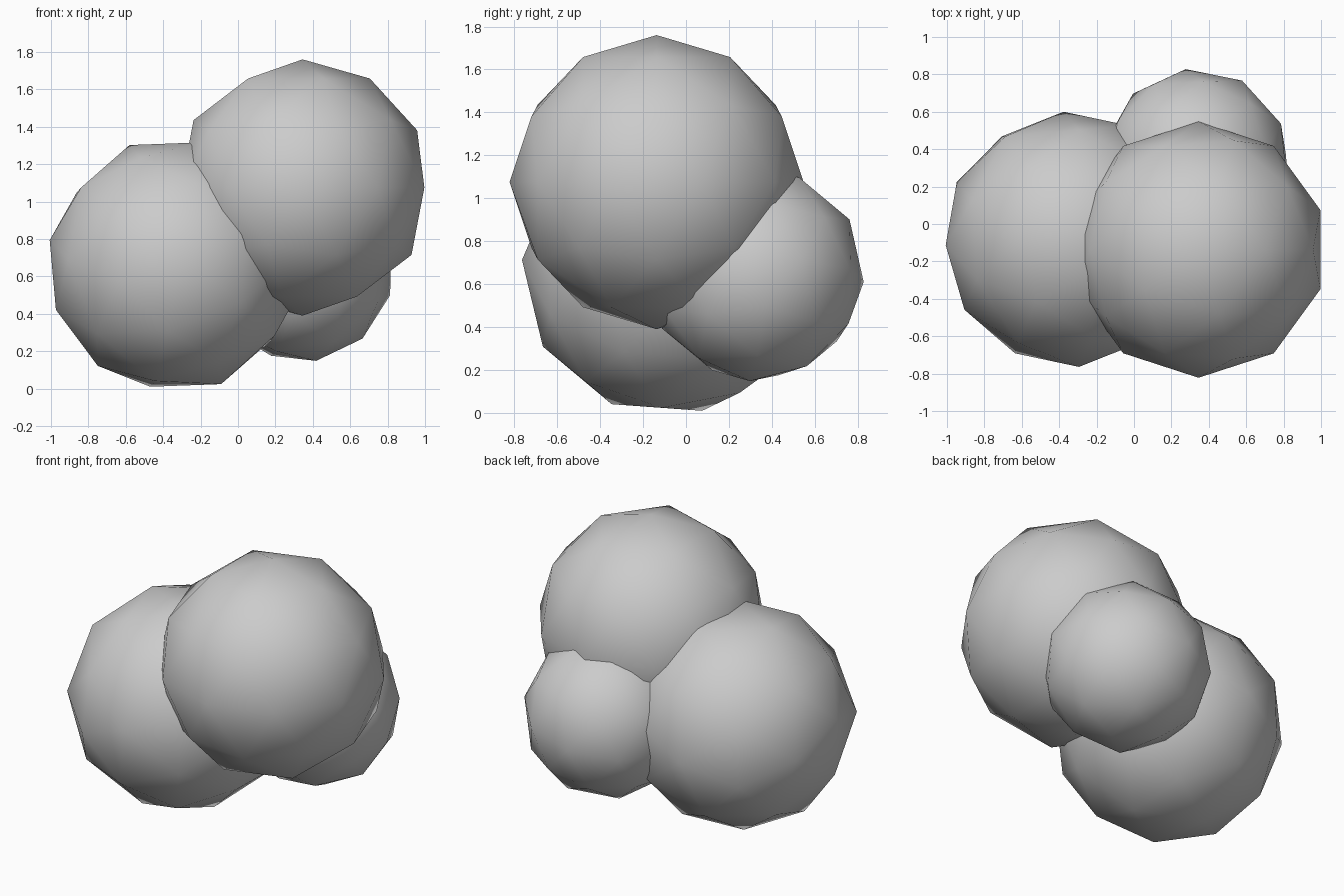
import bpy
from mathutils import Matrix, Vector

if "Cube" in bpy.data.objects:
    bpy.data.objects.remove(bpy.data.objects["Cube"])


def ball(name, centre, radius, pole=(0, 0, 1), side=(0, 1, 0)):
    """Low-poly smooth ball, with its pole and side vertices turned to given directions."""
    bpy.ops.mesh.primitive_ico_sphere_add(subdivisions=2, radius=radius)
    ob = bpy.context.object
    ob.name = name
    z = Vector(pole).normalized()
    x = Vector(side).cross(z).normalized()
    y = z.cross(x)
    rot = Matrix((x, y, z)).transposed()
    ob.matrix_world = Matrix.Translation(centre) @ rot.to_4x4()
    bpy.ops.object.shade_smooth()
    return ob


# Upper right ball
ball("upper_ball", (0.345, -0.137, 1.075), 0.685)

# Lower left ball, tipped over
ball("left_ball", (-0.335, -0.082, 0.663), 0.685,
     pole=(-0.98, -0.045, 0.19), side=(0.07, -0.99, 0.07))

# Small ball at the back, nearly upside down
ball("back_ball", (0.33, 0.325, 0.647), 0.507,
     pole=(0.087, -0.027, -0.495), side=(0.057, -0.505, 0.02))
